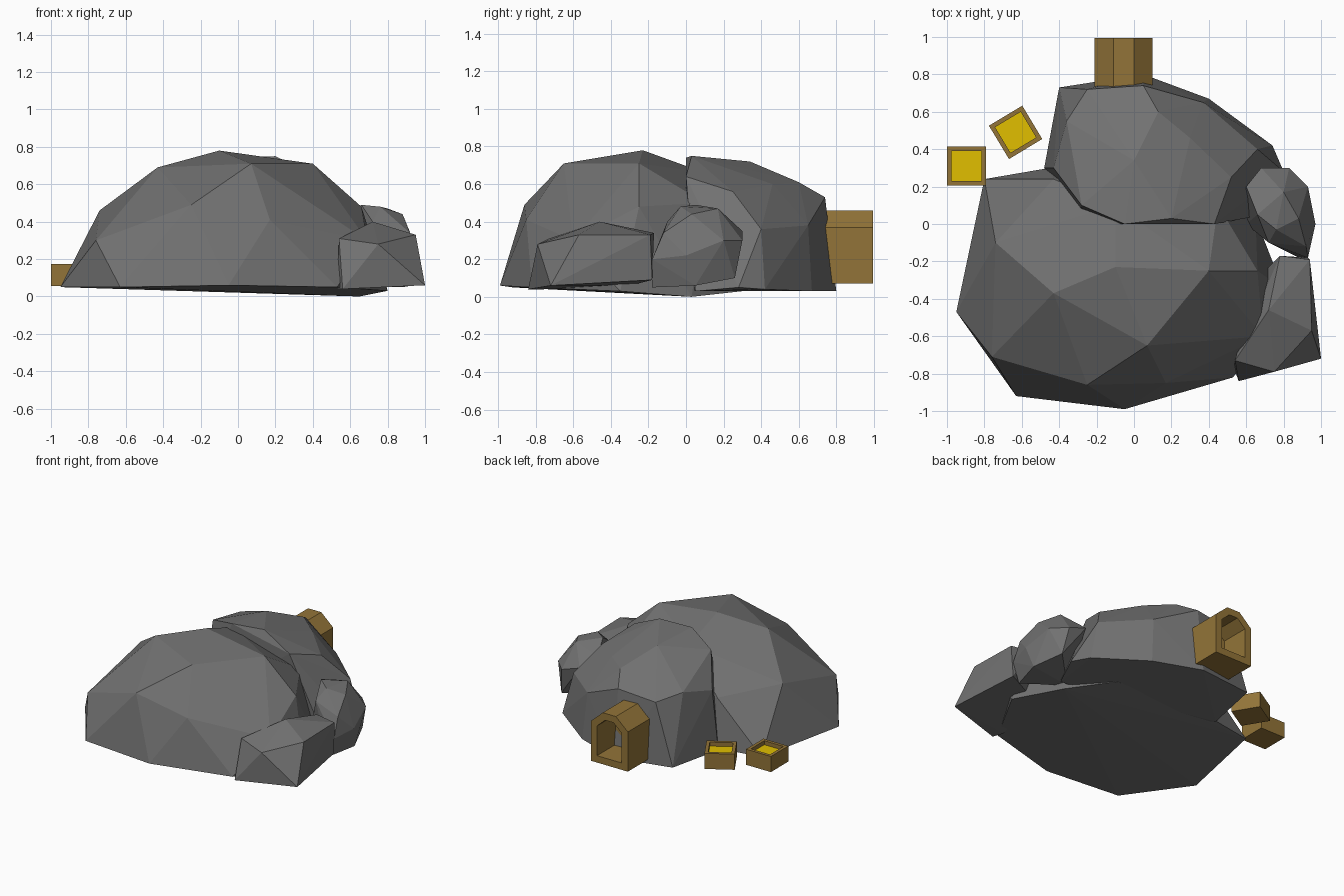
import bpy, bmesh
from math import radians
from mathutils import Matrix

if "Cube" in bpy.data.objects:
    bpy.data.objects.remove(bpy.data.objects["Cube"])


def material(name, color):
    m = bpy.data.materials.new(name)
    m.diffuse_color = color
    m.use_nodes = True
    m.node_tree.nodes["Principled BSDF"].inputs["Base Color"].default_value = m.diffuse_color
    return m


wood = material("wood", (0.29, 0.175, 0.04, 1))
gold = material("gold", (0.75, 0.52, 0.0, 1))
stone = material("stone", (0.165, 0.165, 0.165, 1))


def finish(bm, name, *mats):
    bmesh.ops.recalc_face_normals(bm, faces=bm.faces)
    me = bpy.data.meshes.new(name)
    bm.to_mesh(me)
    bm.free()
    for m in mats:
        me.materials.append(m)
    ob = bpy.data.objects.new(name, me)
    bpy.context.collection.objects.link(ob)
    return ob


def rock(name, points):
    """Faceted boulder: convex hull of a few corner points."""
    bm = bmesh.new()
    for p in points:
        bm.verts.new(p)
    res = bmesh.ops.convex_hull(bm, input=bm.verts)
    loose = [v for v in bm.verts if not v.link_faces]
    bmesh.ops.delete(bm, geom=loose, context='VERTS')
    return finish(bm, name, stone)


def inset_recess(bm, face, border, depth):
    """Inset a face and push the inner part inwards."""
    n = face.normal.copy()
    bmesh.ops.inset_region(bm, faces=[face], thickness=border, use_even_offset=True)
    inner = bmesh.ops.extrude_discrete_faces(bm, faces=[face])["faces"][0]
    bmesh.ops.translate(bm, verts=inner.verts, vec=-n * depth)
    return inner


# Main boulder
rock("main_boulder", [
    (-.95, -.47, .05), (-.63, -.92, .05), (-.05, -.99, .06), (.53, -.82, .05),
    (.80, -.35, .03), (.65, .03, 0), (.4, .3, .03), (-.45, .3, .05), (-.8, .24, .05),
    (-.76, -.71, .30), (-.25, -.86, .49), (.17, -.85, .41), (.69, -.6, .30),
    (-.74, -.10, .46), (-.43, -.37, .69), (.07, -.65, .71), (-.10, -.23, .78),
    (.40, -.25, .71), (.66, -.25, .48), (-.43, .24, .40), (-.1, .1, .66), (.45, .1, .5)])

# Back boulder behind the entrance
rock("back_boulder", [
    (-.40, .73, .05), (-.48, .30, .04), (.05, .80, .03), (.40, .67, .03), (.74, .42, .04),
    (.80, .28, .05), (.70, .05, .03), (-.25, .72, .50), (.05, .74, .53), (.13, .60, .61),
    (-.36, .55, .54), (0, .34, .72), (-.28, .10, .67), (-.05, 0, .74), (.2, .03, .75),
    (.43, 0, .64), (.30, .46, .60), (.52, .25, .56), (.66, .4, .36), (-.43, .3, .48),
    (-.3, 0, .1), (.37, .65, .38)])

# Side boulder on the right
rock("side_boulder", [
    (.60, .20, .42), (.68, .30, .35), (.83, .30, .30), (.93, .20, .30), (.97, 0, .22),
    (.93, -.18, .20), (.72, -.10, .40), (.66, .05, .49), (.76, -.03, .48), (.80, .17, .47),
    (.88, .03, .44), (.92, -.12, .34), (.86, .26, .10), (.94, .05, .06), (.88, -.18, .05),
    (.60, 0, .06)])

# Low boulder at the front right
rock("front_boulder", [
    (.53, -.76, .04), (.54, -.73, .31), (.56, -.84, .04), (.75, -.79, .28), (1, -.72, .06),
    (.95, -.57, .33), (.94, -.19, .33), (.78, -.17, .34), (.72, -.46, .40),
    (.93, -.18, .09), (.65, -.3, .06)])

# Mine entrance: chamfered timber block with a recessed doorway
profile = [(-.21, .07), (.10, .07), (.10, .37), (0, .46), (-.11, .46), (-.21, .37)]
bm = bmesh.new()
back = bm.faces.new([bm.verts.new((x, .70, z)) for x, z in profile])
door = bmesh.ops.extrude_face_region(bm, geom=[back], use_keep_orig=True)
verts = [g for g in door["geom"] if isinstance(g, bmesh.types.BMVert)]
bmesh.ops.translate(bm, verts=verts, vec=(0, .295, 0))
bmesh.ops.recalc_face_normals(bm, faces=bm.faces)
bm.normal_update()
front = max(bm.faces, key=lambda f: f.calc_center_median().y)
inset_recess(bm, front, .052, .22)
finish(bm, "mine_entrance", wood)


# Crates filled with gold
def crate(name, x, y, angle):
    bm = bmesh.new()
    bmesh.ops.create_cube(bm, size=1, matrix=Matrix.Diagonal((.208, .208, .118, 1)))
    bm.normal_update()
    top = max(bm.faces, key=lambda f: f.calc_center_median().z)
    inset_recess(bm, top, .024, .03).material_index = 1
    ob = finish(bm, name, wood, gold)
    ob.location = (x, y, .115)
    ob.rotation_euler.z = radians(angle)


crate("gold_crate_left", -.896, .31, 0)
crate("gold_crate_right", -.633, .49, 31)
